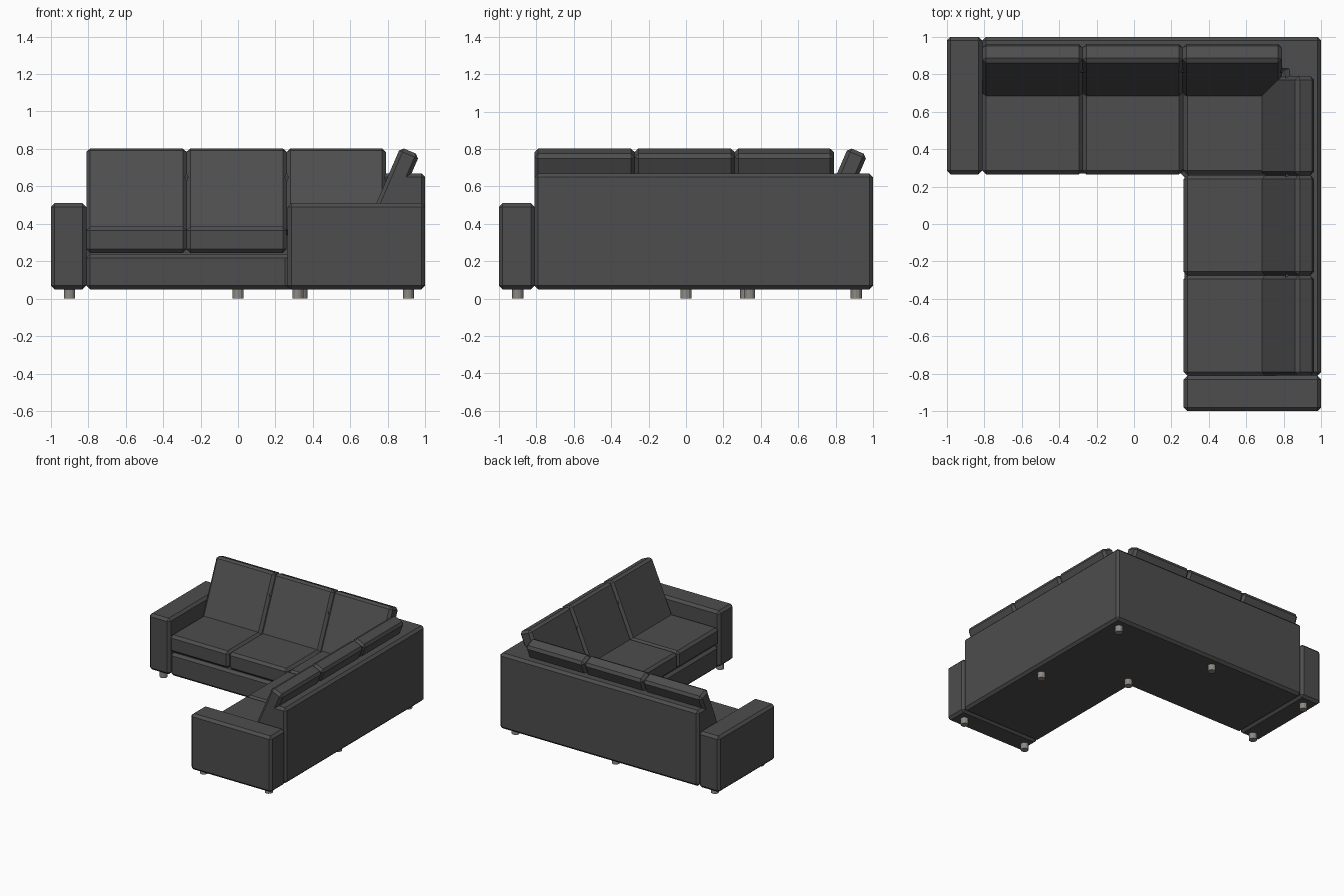
import bpy, bmesh, math
from mathutils import Matrix, Vector

if "Cube" in bpy.data.objects:
    bpy.data.objects.remove(bpy.data.objects["Cube"])


def material(name, colour):
    m = bpy.data.materials.new(name)
    m.use_nodes = True
    m.diffuse_color = (*colour, 1)
    m.node_tree.nodes["Principled BSDF"].inputs["Base Color"].default_value = (*colour, 1)
    return m


FABRIC = material("charcoal fabric", (0.075, 0.075, 0.075))
METAL = material("grey metal", (0.27, 0.25, 0.23))

# The two wings match each other across the diagonal x = y
SWAP = Matrix(((0, 1, 0, 0), (1, 0, 0, 0), (0, 0, 1, 0), (0, 0, 0, 1)))
WINGS = (("rear", Matrix()), ("side", SWAP))
BEVEL = 0.02


def finish(name, bm, mat, bevel=BEVEL):
    bmesh.ops.recalc_face_normals(bm, faces=bm.faces)
    if bevel:
        bmesh.ops.bevel(bm, geom=bm.edges[:], offset=bevel, segments=1,
                        affect='EDGES', clamp_overlap=True)
    mesh = bpy.data.meshes.new(name)
    bm.to_mesh(mesh)
    bm.free()
    mesh.materials.append(mat)
    obj = bpy.data.objects.new(name, mesh)
    bpy.context.collection.objects.link(obj)
    return obj


def box(name, lo, hi, transform=Matrix()):
    lo, hi = Vector(lo), Vector(hi)
    bm = bmesh.new()
    place = Matrix.Translation((lo + hi) / 2) @ Matrix.Diagonal((*(hi - lo), 1))
    bmesh.ops.create_cube(bm, size=1, matrix=transform @ place)
    return finish(name, bm, FABRIC)


def corner_block(name, start, inner, outer, z0, z1):
    """L-shaped block running along both wings."""
    bm = bmesh.new()
    outline = [(start, outer), (outer, outer), (outer, start),
               (inner, start), (inner, inner), (start, inner)]
    face = bm.faces.new([bm.verts.new((x, y, z0)) for x, y in outline])
    new = bmesh.ops.extrude_face_region(bm, geom=[face])["geom"]
    bmesh.ops.translate(bm, vec=(0, 0, z1 - z0),
                        verts=[v for v in new if isinstance(v, bmesh.types.BMVert)])
    return finish(name, bm, FABRIC)


# Frame
START, FRONT, BACK = -0.81, 0.265, 0.81
corner_block("seat_base", START, FRONT + 0.005, 0.92, 0.05, 0.238)
corner_block("back_frame", START, BACK, 1.0, 0.05, 0.67)

# Arms and cushions
TILT = math.radians(23.3)
PITCH = 0.535
for wing, swap in WINGS:
    box(wing + "_arm", (-1, FRONT, 0.05), (START, 1, 0.51), swap)
    for i in range(3):
        a = START + i * PITCH
        b = a + PITCH
        if i < 2:
            box(f"{wing}_seat_cushion_{i + 1}", (a, FRONT, 0.245), (b, BACK + 0.03, 0.385), swap)
        # Leaning cushion, hinged on its lower front edge
        lean = Matrix.Translation((0, 0.685, 0.385)) @ Matrix.Rotation(-TILT, 4, 'X')
        box(f"{wing}_back_cushion_{i + 1}", (a, 0, -0.03), (min(b, 0.79), 0.11, 0.463), swap @ lean)
box("corner_seat_cushion", (FRONT, FRONT, 0.245), (BACK + 0.03, BACK + 0.03, 0.385))

# Legs
legs = [(0.91, 0.91), (0.34, 0.34)]
for x, y in ((-0.9, 0.91), (-0.9, 0.32), (0, 0.91)):
    legs += [(x, y), (y, x)]
for i, (x, y) in enumerate(legs):
    bm = bmesh.new()
    bmesh.ops.create_cone(bm, cap_ends=True, segments=12, radius1=0.03, radius2=0.03,
                          depth=0.06, matrix=Matrix.Translation((x, y, 0.03)))
    finish(f"leg_{i + 1}", bm, METAL, 0)
